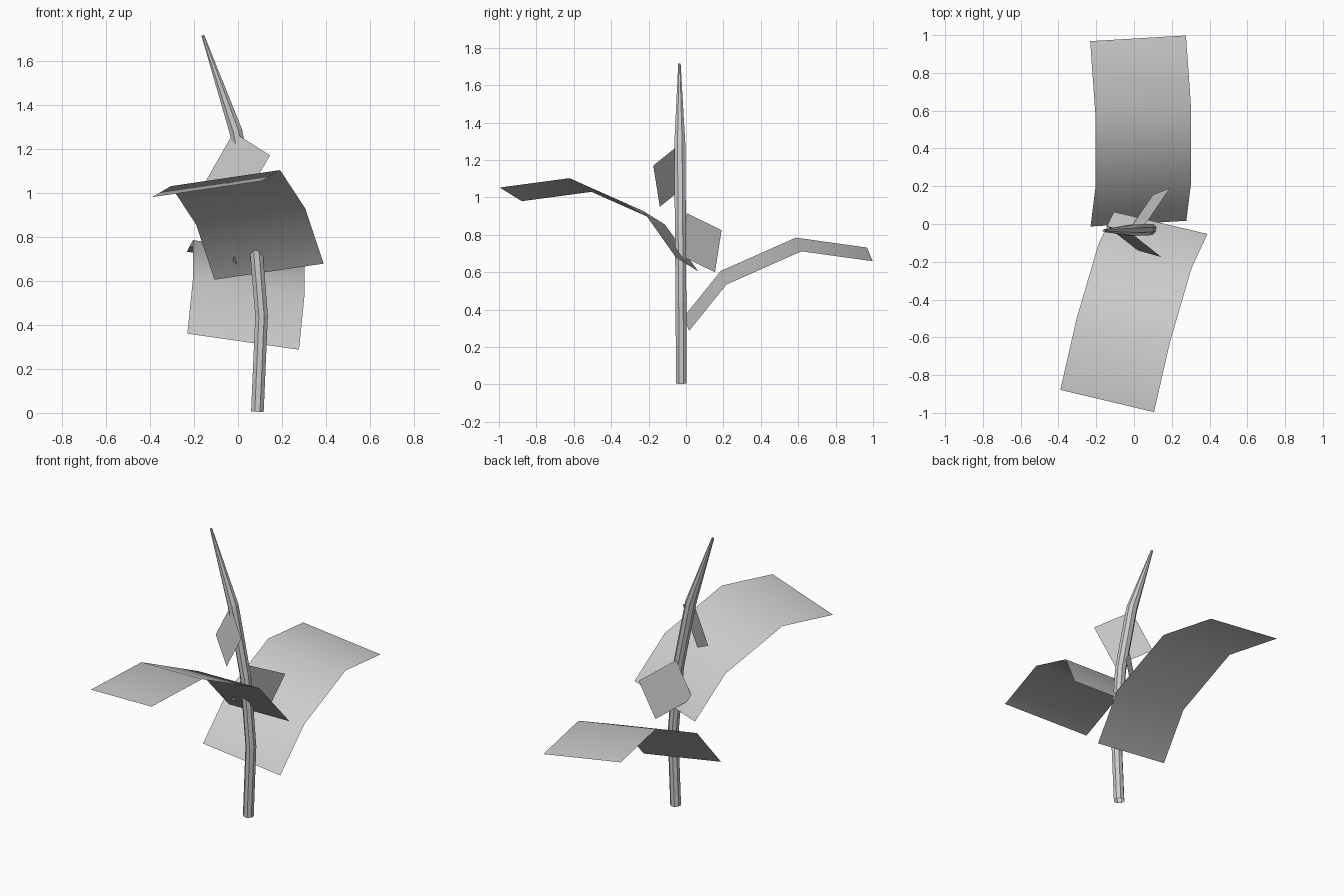
import bpy, bmesh
from math import cos, sin, pi
from mathutils import Vector, Matrix

if "Cube" in bpy.data.objects:
    bpy.data.objects.remove(bpy.data.objects["Cube"])


def finish(name, bm, smooth=False):
    me = bpy.data.meshes.new(name)
    bm.to_mesh(me)
    bm.free()
    for p in me.polygons:
        p.use_smooth = smooth
    ob = bpy.data.objects.new(name, me)
    bpy.context.collection.objects.link(ob)
    return ob


def stem(name, path, radii, sides=8):
    """Tapered tube swept along a bent path."""
    bm = bmesh.new()
    pts = [Vector(p) for p in path]
    rings = []
    for i, (p, r) in enumerate(zip(pts, radii)):
        d = pts[min(i + 1, len(pts) - 1)] - pts[max(i - 1, 0)]
        v = d.cross(Vector((1, 0, 0))).normalized()
        u = v.cross(d).normalized()
        rings.append([bm.verts.new(p + r * (u * cos(a) + v * sin(a)))
                      for a in [2 * pi * (k + 0.5) / sides for k in range(sides)]])
    for a, b in zip(rings, rings[1:]):
        for k in range(sides):
            n = (k + 1) % sides
            bm.faces.new((a[k], a[n], b[n], b[k]))
    bm.faces.new(rings[-1])
    bmesh.ops.recalc_face_normals(bm, faces=bm.faces)
    return finish(name, bm)


def leaf(name, edge, across):
    """Thin blade: one side edge swept sideways by a width vector."""
    bm = bmesh.new()
    w = Vector(across)
    rows = [(bm.verts.new(p), bm.verts.new(Vector(p) + w)) for p in edge]
    for a, b in zip(rows, rows[1:]):
        f = bm.faces.new((a[0], a[1], b[1], b[0]))
        f.normal_update()
        if f.normal.z < 0:
            f.normal_flip()
    return finish(name, bm, True)


# Bent, tapering stem
stem("stem",
     [(0.088, -0.025, 0.005), (0.107, -0.027, 0.44), (0.073, -0.03, 0.86),
      (-0.01, -0.033, 1.28), (-0.16, -0.035, 1.715)],
     [0.031, 0.031, 0.032, 0.032, 0.007])

# Large arching leaves
leaf("back_leaf",
     [(-0.23, -0.013, 0.36), (-0.205, 0.186, 0.607),
      (-0.205, 0.587, 0.785), (-0.232, 0.968, 0.732)],
     (0.507, 0.03, -0.073))
leaf("front_leaf",
     [(-0.107, 0.065, 0.605), (-0.19, -0.112, 0.855),
      (-0.305, -0.505, 1.03), (-0.39, -0.878, 0.98)],
     (0.496, -0.118, 0.073))

# Small square leaves
leaf("small_upper_leaf",
     [(-0.145, -0.01, 1.055), (-0.02, -0.045, 1.275)],
     (0.165, -0.13, -0.105))
leaf("small_lower_leaf",
     [(-0.025, -0.03, 0.69), (0.065, 0.005, 0.915)],
     (0.125, 0.185, -0.09))
